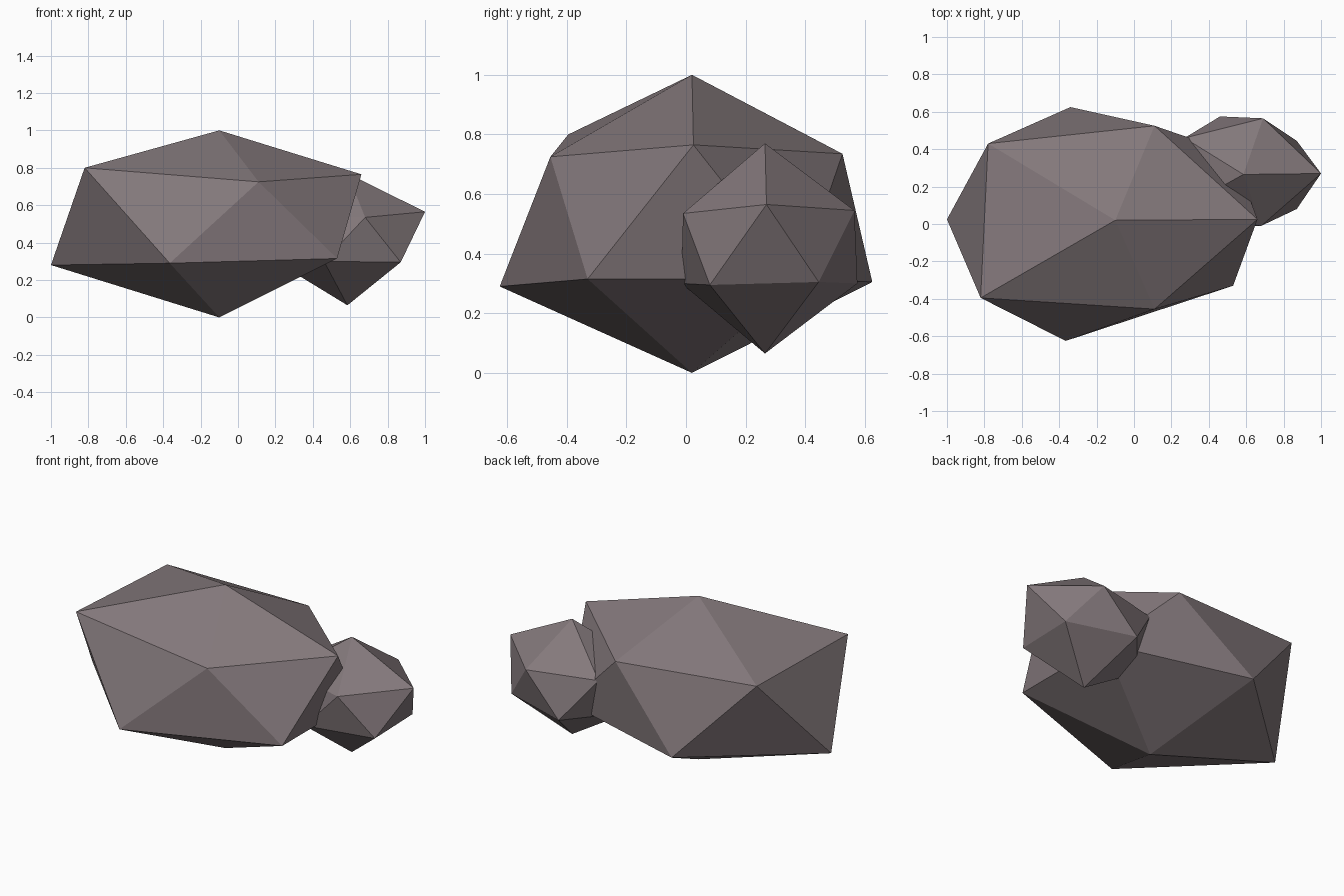
import bpy
import bmesh

default_cube = bpy.data.objects.get("Cube")
if default_cube:
    bpy.data.objects.remove(default_cube, do_unlink=True)


def make_material(name, colour):
    material = bpy.data.materials.new(name)
    material.use_nodes = True
    material.diffuse_color = colour
    shader = next(n for n in material.node_tree.nodes if n.type == "BSDF_PRINCIPLED")
    shader.inputs["Base Color"].default_value = colour
    return material


def make_rock(name, bottom, lower_ring, upper_ring, top, material):
    """Twenty-sided rock: two staggered rings closed by a bottom and a top point."""
    bm = bmesh.new()
    base = bm.verts.new(bottom)
    peak = bm.verts.new(top)
    lower = [bm.verts.new(point) for point in lower_ring]
    upper = [bm.verts.new(point) for point in upper_ring]
    count = len(lower)
    for i in range(count):
        j = (i + 1) % count
        bm.faces.new((base, lower[j], lower[i]))
        bm.faces.new((lower[i], lower[j], upper[i]))
        bm.faces.new((upper[i], lower[j], upper[j]))
        bm.faces.new((upper[i], upper[j], peak))
    bmesh.ops.recalc_face_normals(bm, faces=bm.faces[:])
    mesh = bpy.data.meshes.new(name)
    bm.to_mesh(mesh)
    bm.free()
    mesh.materials.append(material)
    rock = bpy.data.objects.new(name, mesh)
    bpy.context.collection.objects.link(rock)
    return rock


stone = make_material("warm grey stone", (0.23, 0.19, 0.2, 1))

# Broad main boulder
make_rock(
    "large_rock",
    bottom=(-.1, .02, 0),
    lower_ring=[(.53, -.33, .315), (.53, .38, .315), (-.34, .625, .305),
                (-1, .025, .28), (-.365, -.625, .29)],
    upper_ring=[(.66, .025, .765), (.11, .525, .735), (-.78, .43, .785),
                (-.82, -.395, .8), (.11, -.455, .725)],
    top=(-.1, .02, 1),
    material=stone,
)

# Small boulder leaning into the back corner
make_rock(
    "small_rock",
    bottom=(.585, .265, .065),
    lower_ring=[(.87, .08, .295), (.87, .445, .305), (.46, .575, .3),
                (.2, .265, .3), (.46, -.015, .3)],
    upper_ring=[(1, .27, .565), (.69, .565, .545), (.27, .46, .55),
                (.27, .09, .55), (.68, -.01, .535)],
    top=(.585, .265, .77),
    material=stone,
)
